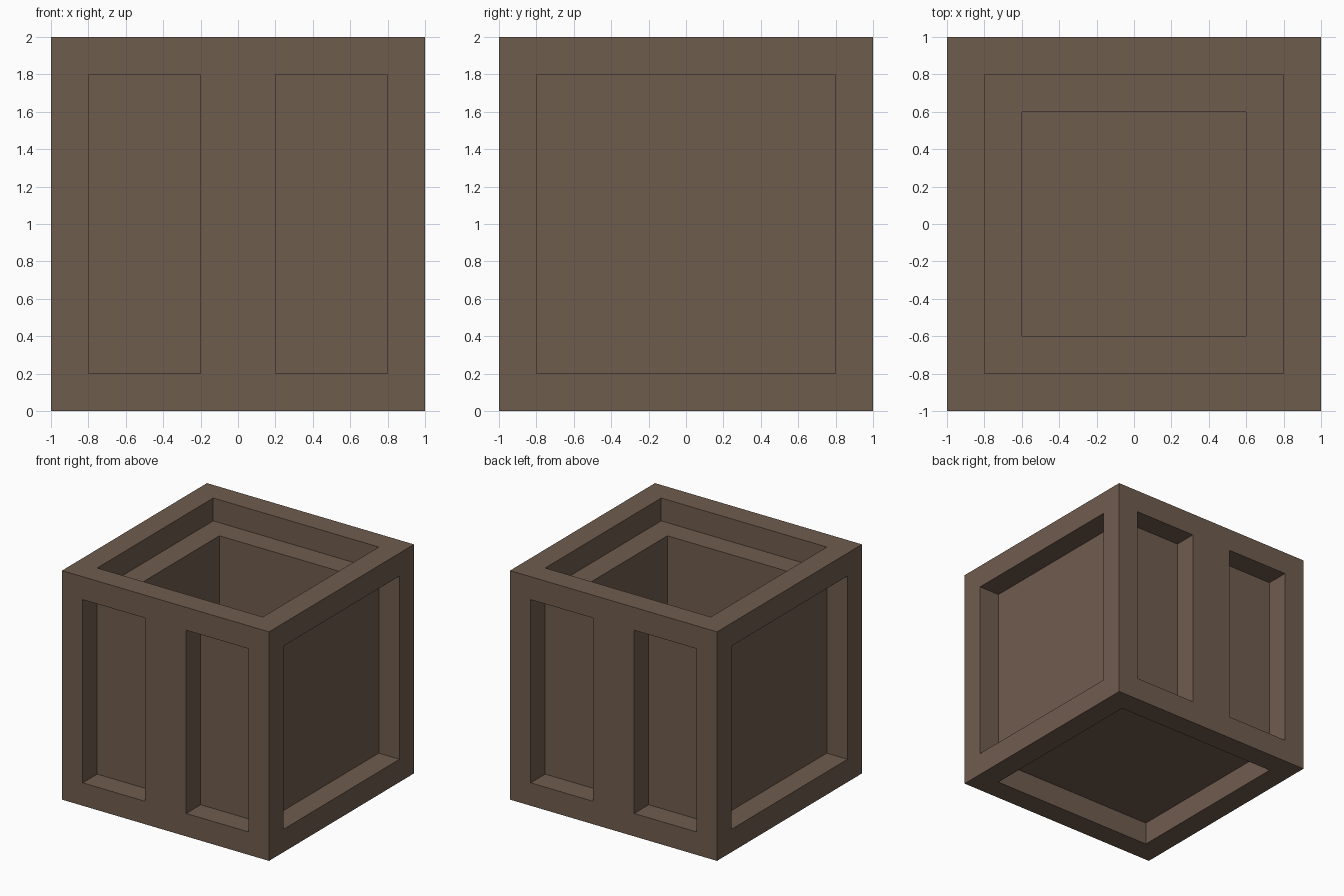
import bpy
import bmesh
from mathutils import Vector

default = bpy.data.objects.get("Cube")
if default:
    bpy.data.objects.remove(default, do_unlink=True)

BORDER = 0.2   # width of every frame rail
DEPTH = 0.2    # depth of every recessed panel

# Single brown wood colour
wood = bpy.data.materials.new("brown wood")
wood.use_nodes = True
colour = (0.159, 0.107, 0.076, 1.0)
wood.diffuse_color = colour
bsdf = next(n for n in wood.node_tree.nodes if n.type == 'BSDF_PRINCIPLED')
bsdf.inputs["Base Color"].default_value = colour
bsdf.inputs["Roughness"].default_value = 0.9


def sink(bm, face, depth):
    """Push a face straight inwards and return the new face."""
    move = -face.normal * depth
    new = bmesh.ops.extrude_discrete_faces(bm, faces=[face])["faces"][0]
    bmesh.ops.translate(bm, verts=new.verts, vec=move)
    new.normal_update()
    return new


def recess(bm, face, depth):
    """Leave a border around a face, then sink its middle."""
    bmesh.ops.inset_individual(bm, faces=[face], thickness=BORDER,
                               depth=0.0, use_even_offset=True)
    face.normal_update()
    return sink(bm, face, depth)


bm = bmesh.new()
bmesh.ops.create_cube(bm, size=2.0)
bmesh.ops.translate(bm, verts=bm.verts, vec=(0, 0, 1))
bm.normal_update()

# Split the front and back down the middle for paired panels
ends = [f for f in bm.faces if abs(f.normal.y) > 0.9]
geom = set(ends)
for f in ends:
    geom.update(f.edges)
    geom.update(f.verts)
bmesh.ops.bisect_plane(bm, geom=list(geom), dist=1e-5,
                       plane_co=(0, 0, 1), plane_no=(1, 0, 0))
bm.normal_update()

# Recessed panels on every side, and the hollow inside the top rim
for face in list(bm.faces):
    is_top = face.normal.z > 0.9
    panel = recess(bm, face, DEPTH)
    if is_top:
        recess(bm, panel, 1.4)

bmesh.ops.recalc_face_normals(bm, faces=bm.faces)
mesh = bpy.data.meshes.new("open_crate")
bm.to_mesh(mesh)
bm.free()
mesh.materials.append(wood)
crate = bpy.data.objects.new("open_crate", mesh)
bpy.context.collection.objects.link(crate)
